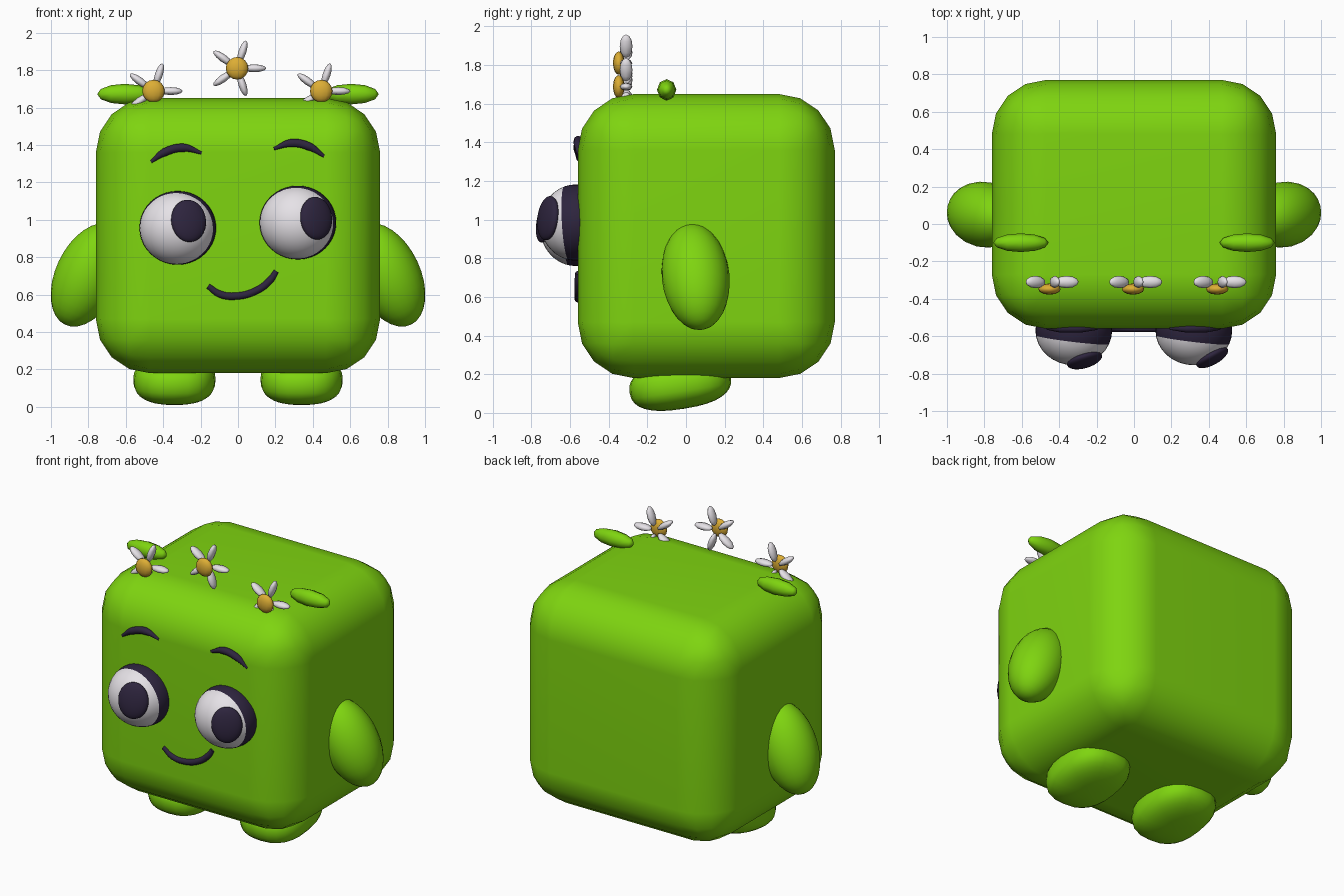
import bpy, bmesh, math
from mathutils import Vector, Matrix, Euler

cube = bpy.data.objects.get("Cube")
if cube:
    bpy.data.objects.remove(cube, do_unlink=True)


def material(name, rgb):
    mat = bpy.data.materials.new(name)
    mat.use_nodes = True
    color = (*rgb, 1)
    mat.diffuse_color = color
    mat.node_tree.nodes["Principled BSDF"].inputs["Base Color"].default_value = color
    return mat


green = material("leaf green", (0.21, 0.66, 0.005))
white = material("soft white", (0.80, 0.77, 0.81))
dark = material("dark violet", (0.027, 0.018, 0.048))
yellow = material("golden yellow", (0.72, 0.42, 0.035))


def add_object(name, bm, mats, smooth=True):
    mesh = bpy.data.meshes.new(name)
    for face in bm.faces:
        face.smooth = smooth
    bm.to_mesh(mesh)
    bm.free()
    for mat in mats:
        mesh.materials.append(mat)
    obj = bpy.data.objects.new(name, mesh)
    bpy.context.collection.objects.link(obj)
    return obj


def blob(bm, loc, radii, rot=Matrix(), segments=24, rings=16, power=1.0):
    """Add an ellipsoid; a power below one makes it boxier."""
    verts = bmesh.ops.create_uvsphere(bm, u_segments=segments, v_segments=rings, radius=1)["verts"]
    for v in verts:
        p = Vector([math.copysign(abs(c) ** power, c) * r for c, r in zip(v.co, radii)])
        v.co = Vector(loc) + rot.to_3x3() @ p


def blob_object(name, mat, *args, **kwargs):
    bm = bmesh.new()
    blob(bm, *args, **kwargs)
    return add_object(name, bm, [mat])


# Rounded block body
bm = bmesh.new()
bmesh.ops.create_cube(bm, size=1)
bmesh.ops.scale(bm, vec=(1.52, 1.33, 1.47), verts=bm.verts)
bmesh.ops.translate(bm, vec=(0, 0.105, 0.915), verts=bm.verts)
body = add_object("body", bm, [green])
bevel = body.modifiers.new("rounded_edges", "BEVEL")
bevel.width = 0.29
bevel.segments = 4
body.modifiers.new("even_shading", "WEIGHTED_NORMAL")

# Arms, feet and head leaves
for side, label in ((-1, "right"), (1, "left")):
    arm_axis = Vector((-side * 0.42, -0.1, 0.9))
    blob_object(label + "_arm", green, (side * 0.8, 0.05, 0.705), (0.175, 0.175, 0.295),
                arm_axis.to_track_quat("Z", "Y").to_matrix())
    blob_object(label + "_foot", green, (side * 0.34, -0.03, 0.145), (0.22, 0.265, 0.125),
                Euler((math.radians(9), 0, 0)).to_matrix(), power=0.8)
    blob_object(label + "_leaf", green, (side * 0.605, -0.1, 1.672), (0.05, 0.055, 0.148),
                Matrix.Rotation(math.pi / 2, 3, "Y") @ Matrix.Rotation(math.pi / 2, 3, "Z"),
                segments=8, rings=6)

# Eyes: white front cap, dark rim behind a tilted cut, pupil and highlight
EYE = Vector((0.205, 0.185, 0.197))


def on_eye(center, dx, dz):
    """Point and outward direction on the front of an eye."""
    dy = -EYE.y * math.sqrt(1 - (dx / EYE.x) ** 2 - (dz / EYE.z) ** 2)
    offset = Vector((dx, dy, dz))
    normal = Vector([o / r ** 2 for o, r in zip(offset, EYE)]).normalized()
    return center + offset, normal


def facing(normal):
    return normal.to_track_quat("-Y", "Z").to_matrix()


for label, center, pupil, pupil_width, shine in (
        ("right", (-0.322, -0.57, 0.957), (0.062, 0.04), 0.097, (0.02, 0.09)),
        ("left", (0.32, -0.57, 0.985), (0.105, 0.025), 0.095, (0.058, 0.083))):
    center = Vector(center)
    bm = bmesh.new()
    blob(bm, center, EYE, Matrix.Identity(3), segments=32, rings=20)
    cut, tilt = center + Vector((0, -0.05, 0)), Vector((0.12, 1, 0.06)).normalized()
    bmesh.ops.bisect_plane(bm, geom=bm.verts[:] + bm.edges[:] + bm.faces[:],
                           plane_co=cut, plane_no=tilt)
    for face in bm.faces:
        face.material_index = int((face.calc_center_median() - cut).dot(tilt) > 0)
    add_object(label + "_eye", bm, [white, dark])
    point, normal = on_eye(center, *pupil)
    blob_object(label + "_pupil", dark, point - normal * 0.015, (pupil_width, 0.037, 0.115),
                facing(normal))
    point, normal = on_eye(center, *shine)
    blob_object(label + "_eye_highlight", white, point + normal * 0.008, (0.022, 0.012, 0.024),
                facing(normal), segments=12, rings=8)


# Brows and mouth: tapered curves lying on the face
def face_line(name, points, depth, tip):
    curve = bpy.data.curves.new(name, "CURVE")
    curve.dimensions = "3D"
    curve.bevel_depth = depth
    curve.bevel_resolution = 3
    curve.use_fill_caps = True
    spline = curve.splines.new("BEZIER")
    spline.bezier_points.add(len(points) - 1)
    for i, (bp, (x, z)) in enumerate(zip(spline.bezier_points, points)):
        bp.co = (x, -0.558, z)
        bp.handle_left_type = bp.handle_right_type = "AUTO"
        bp.radius = tip if i in (0, len(points) - 1) else 1
    curve.materials.append(dark)
    obj = bpy.data.objects.new(name, curve)
    bpy.context.collection.objects.link(obj)


face_line("right_brow", [(-0.465, 1.31), (-0.39, 1.362), (-0.29, 1.385), (-0.195, 1.357)], 0.023, 0.35)
face_line("left_brow", [(0.192, 1.38), (0.285, 1.41), (0.38, 1.392), (0.46, 1.34)], 0.023, 0.35)
face_line("mouth", [(-0.16, 0.645), (-0.095, 0.602), (-0.01, 0.592), (0.1, 0.622),
                    (0.17, 0.675), (0.205, 0.725)], 0.02, 0.75)

# Flowers: five petals around a golden centre
for label, x, z in (("right", -0.452, 1.688), ("middle", -0.005, 1.81), ("left", 0.445, 1.688)):
    bm = bmesh.new()
    for i in range(5):
        turn = Matrix.Rotation(math.radians(-72 * i), 3, "Y")
        blob(bm, Vector((x, -0.31, z)) + turn @ Vector((0.092, 0, 0)), (0.033, 0.021, 0.064),
             turn @ Matrix.Rotation(math.pi / 2, 3, "Y") @ Matrix.Rotation(math.pi / 2, 3, "Z"),
             segments=8, rings=6)
    # Stretch axes so each petal is wide across the bloom and thin in depth
    add_object(label + "_flower_petals", bm, [white])
    blob_object(label + "_flower_center", yellow, (x, -0.348, z), (0.06, 0.03, 0.06),
                segments=12, rings=8)
